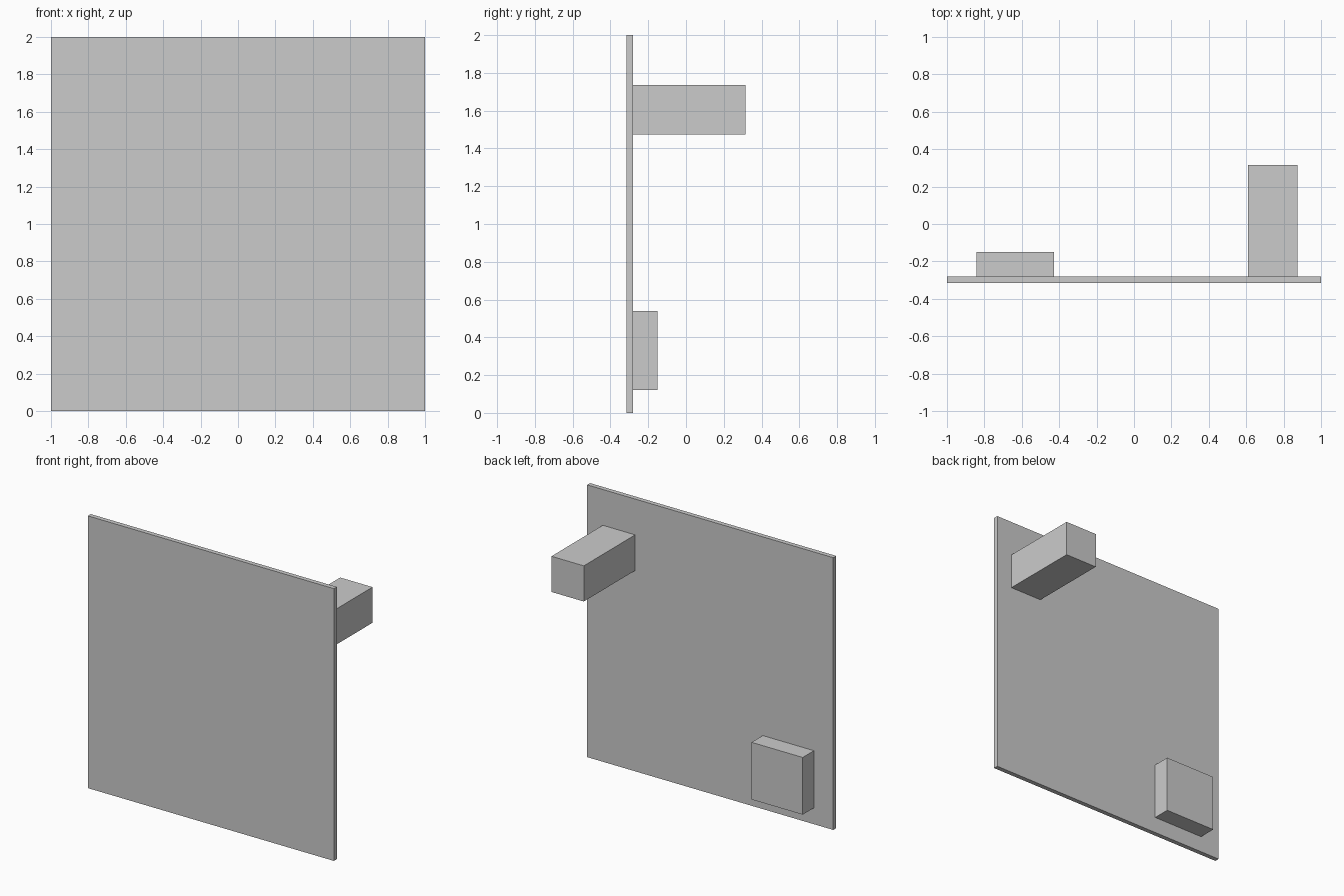
import bpy

if "Cube" in bpy.data.objects:
    bpy.data.objects.remove(bpy.data.objects["Cube"])


def box(name, lo, hi):
    """Axis-aligned box between two corners."""
    mid = [(a + b) / 2 for a, b in zip(lo, hi)]
    size = [b - a for a, b in zip(lo, hi)]
    bpy.ops.mesh.primitive_cube_add(size=1, location=mid)
    ob = bpy.context.object
    ob.name = name
    ob.scale = size
    bpy.ops.object.transform_apply(location=False, rotation=False, scale=True)
    return ob


FRONT, BACK = -0.315, -0.281  # faces of the panel

# Thin square panel
box("panel", (-1, FRONT, 0), (1, BACK, 2))
# Long square post sticking out of the upper corner at the back
box("upper_post", (0.61, BACK, 1.475), (0.873, 0.315, 1.737))
# Shallow square block in the opposite lower corner
box("lower_block", (-0.843, BACK, 0.12), (-0.427, -0.151, 0.54))
